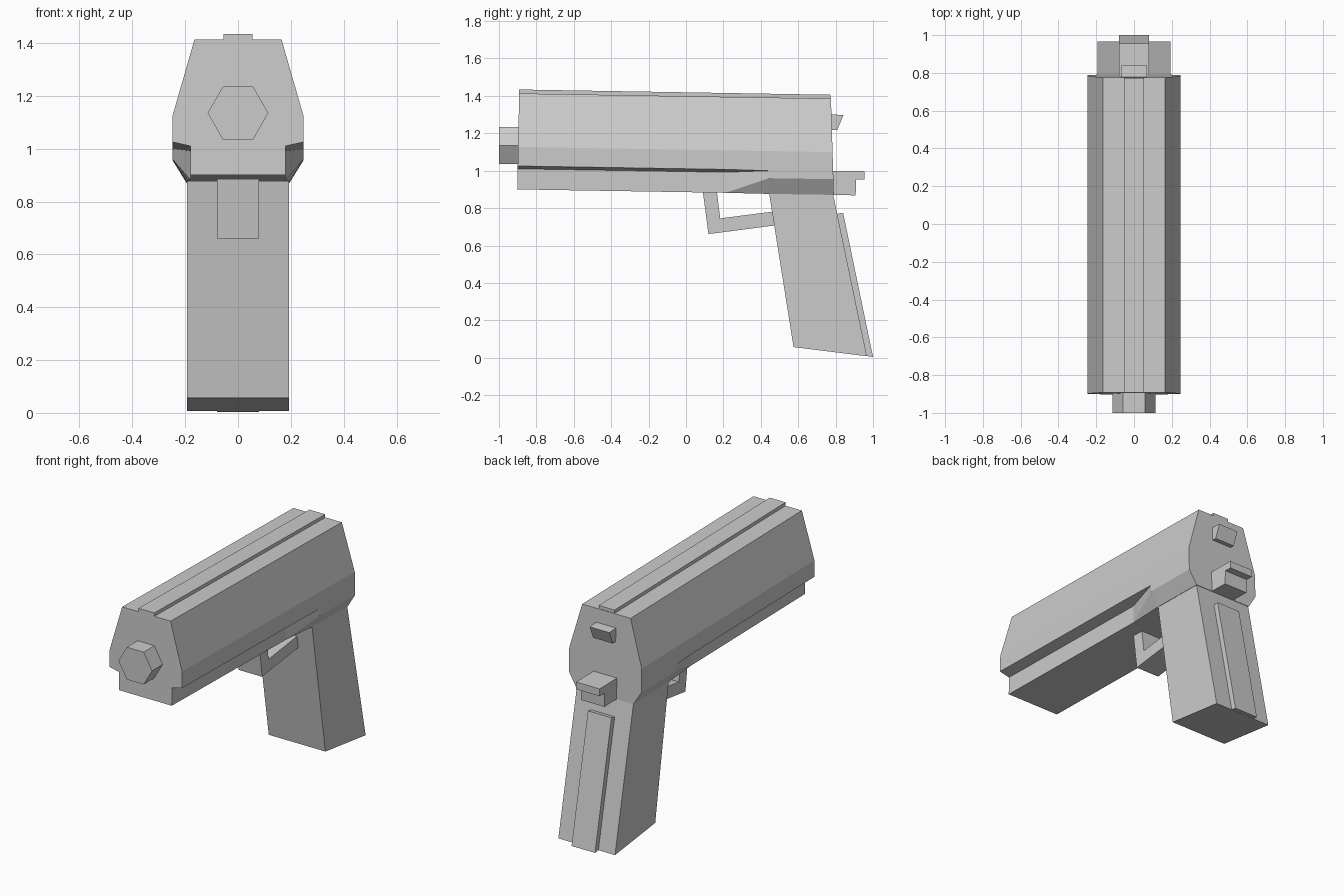
import bpy, bmesh, math

if "Cube" in bpy.data.objects:
    bpy.data.objects.remove(bpy.data.objects["Cube"])

SLOPE = 0.0165  # the whole upper body drops slightly toward the rear


def make_object(name, verts, faces):
    mesh = bpy.data.meshes.new(name)
    mesh.from_pydata(verts, [], faces)
    obj = bpy.data.objects.new(name, mesh)
    bpy.context.collection.objects.link(obj)
    return obj


def side_plate(name, profile, half_width):
    """Extrude a side outline (y, z) symmetrically across x."""
    n = len(profile)
    verts = [(x, y, z) for x in (-half_width, half_width) for y, z in profile]
    faces = [list(range(n)), list(range(n, 2 * n))]
    faces += [[i, (i + 1) % n, (i + 1) % n + n, i + n] for i in range(n)]
    obj = make_object(name, verts, faces)
    bm = bmesh.new()
    bm.from_mesh(obj.data)
    bmesh.ops.recalc_face_normals(bm, faces=bm.faces)
    bm.to_mesh(obj.data)
    bm.free()
    return obj


def half_loft(name, sections):
    """Loft half sections from front to rear, then mirror across x."""
    n = len(sections[0])
    verts = [p for s in sections for p in s]
    faces = [list(range(n))[::-1], list(range(len(verts) - n, len(verts)))]
    for k in range(len(sections) - 1):
        for i in range(n - 1):
            a, b = k * n + i, k * n + i + 1
            faces += [[a, b, a + n], [b, b + n, a + n]]
    obj = make_object(name, verts, faces)
    mirror = obj.modifiers.new("mirror", 'MIRROR')
    mirror.use_clip = True
    return obj


# Slide and frame: stepped section that flares out above the grip
def body_section(y, lean, flared):
    if flared:
        lower = [(0.247, 1.022), (0.247, 0.982), (0.195, 0.898), (0, 0.898)]
    else:
        lower = [(0.247, 1.025), (0.18, 1.01), (0.18, 0.9), (0, 0.9)]
    pts = [(0, 1.413), (0.165, 1.413), (0.247, 1.127)] + lower
    return [(x, y + lean * (z - 1.413), z - SLOPE * (y + 0.89)) for x, z in pts]


half_loft("slide_and_frame", [
    body_section(-0.892, 0.02, False),
    body_section(0.21, 0, False),
    body_section(0.445, 0, True),
    body_section(0.775, -0.03, True),
])

# Raised rib along the top
side_plate("top_rib", [(-0.892, 1.40), (-0.892, 1.434), (0.772, 1.406), (0.772, 1.37)], 0.054)

# Hexagonal muzzle
ring = [(0.115 * math.cos(math.radians(60 * i)),
         1.135 + 0.115 * math.sin(math.radians(60 * i))) for i in range(6)]
caps = [list(range(6)), list(range(6, 12))[::-1]]
walls = [[i, i + 6, (i + 1) % 6 + 6, (i + 1) % 6] for i in range(6)]
make_object("muzzle", [(x, y, z) for y in (-1.0, -0.85) for x, z in ring], caps + walls)

# Grip and raised back strap
side_plate("grip", [(0.445, 0.876), (0.575, 0.057), (0.967, 0.008), (0.787, 0.872)], 0.193)
side_plate("back_strap", [(0.78, 0.765), (0.84, 0.775), (1.0, 0.004), (0.96, 0.01)], 0.08)

# Trigger guard
side_plate("trigger_guard", [(0.09, 0.89), (0.165, 0.89), (0.183, 0.745),
                             (0.47, 0.782), (0.48, 0.708), (0.12, 0.661)], 0.08)

# Rear tang and hammer
side_plate("rear_tang", [(0.75, 1.0), (0.955, 0.997), (0.955, 0.952),
                         (0.91, 0.953), (0.907, 0.868), (0.75, 0.872)], 0.08)
side_plate("hammer", [(0.75, 1.303), (0.842, 1.297), (0.808, 1.217), (0.75, 1.22)], 0.067)
